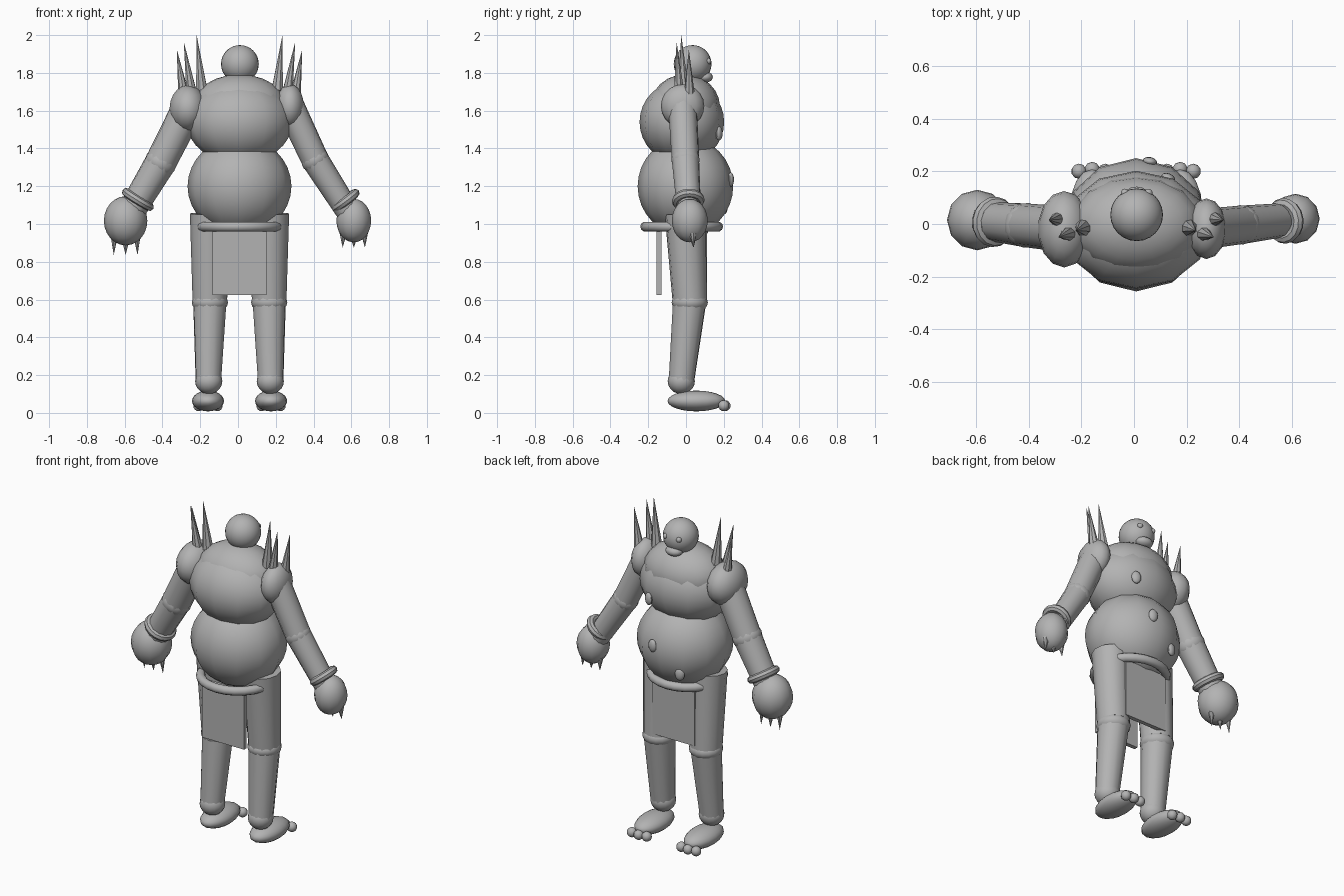
import bpy, math
from mathutils import Vector

if "Cube" in bpy.data.objects:
    bpy.data.objects.remove(bpy.data.objects["Cube"])

CX = 0.008  # centre line of the body
skin = bpy.data.materials.new("plain_grey")
skin.diffuse_color = (0.45, 0.45, 0.45, 1)
skin.use_nodes = True
skin.node_tree.nodes["Principled BSDF"].inputs["Base Color"].default_value = skin.diffuse_color


def finish(name):
    o = bpy.context.object
    o.name = name
    o.data.materials.append(skin)
    bpy.ops.object.transform_apply(location=False, rotation=False, scale=True)
    bpy.ops.object.shade_smooth_by_angle(angle=math.radians(40))
    return o


def ball(name, loc, size, seg=16, rings=12, rot=(0, 0, 0)):
    bpy.ops.mesh.primitive_uv_sphere_add(segments=seg, ring_count=rings, radius=1,
                                         location=loc, rotation=rot)
    bpy.context.object.scale = size
    return finish(name)


def limb(name, a, b, r1, r2, seg=12):
    """Tapered cylinder between two points."""
    a, b = Vector(a), Vector(b)
    d = b - a
    bpy.ops.mesh.primitive_cone_add(vertices=seg, radius1=r1, radius2=r2, depth=d.length,
                                    location=(a + b) / 2,
                                    rotation=d.to_track_quat('Z', 'Y').to_euler())
    return finish(name)


def panel(name, loc, size):
    bpy.ops.mesh.primitive_cube_add(size=1, location=loc)
    bpy.context.object.scale = size
    return finish(name)


# torso
ball("belly", (CX, -0.003, 1.2), (0.275, 0.253, 0.26), 12, 16)
ball("chest", (CX, -0.022, 1.54), (0.28, 0.224, 0.22), 12, 16)
ball("upper_back", (CX, -0.005, 1.62), (0.25, 0.185, 0.172), 16, 12)

# head with face on the +y side
ball("head", (0.01, 0.035, 1.847), (0.1, 0.1, 0.1), 24, 16)
for s in (-1, 1):
    ball("eye", (0.01 + s * 0.045, 0.118, 1.862), (0.016, 0.016, 0.016), 10, 8)
ball("mouth", (0.01, 0.1, 1.778), (0.052, 0.042, 0.03), 14, 10)

# warts
for x, y, z in ((0.13, 0.175, 1.48), (0.06, 0.237, 1.235), (-0.10, 0.203, 1.09)):
    ball("wart", (x, y, z), (0.028, 0.017, 0.038), 12, 8, (0, 0, -x * 3))

# belt and hanging cloths
bpy.ops.mesh.primitive_torus_add(major_segments=24, minor_segments=10, major_radius=0.2,
                                 minor_radius=0.026, location=(CX, -0.023, 0.986))
bpy.context.object.scale = (1.02, 0.97, 1)
finish("belt")
panel("back_cloth", (CX, -0.143, 0.8), (0.285, 0.025, 0.35))
panel("front_cloth", (CX, 0.098, 0.8), (0.285, 0.025, 0.35))

# arms: shoulder centre and size, elbow, wrist, limb radii, hand centre and size, claw data
arms = (
    dict(sh=(-0.265, -0.02, 1.61), ss=(0.1, 0.145, 0.125), el=(-0.41, -0.005, 1.325),
         wr=(-0.53, 0.008, 1.13), r=0.083, hand=(-0.595, 0.015, 1.017),
         hs=(0.115, 0.115, 0.13), step=0.06, tip=0.835),
    dict(sh=(0.275, -0.018, 1.625), ss=(0.075, 0.115, 0.115), el=(0.408, -0.003, 1.34),
         wr=(0.57, 0.012, 1.125), r=0.073, hand=(0.613, 0.02, 1.018),
         hs=(0.092, 0.095, 0.115), step=0.056, tip=0.875),
)
for a in arms:
    sh, el, wr = Vector(a["sh"]), Vector(a["el"]), Vector(a["wr"])
    hand, r = Vector(a["hand"]), a["r"]
    down = (wr - el).normalized()
    ball("shoulder", sh, a["ss"], 14, 10)
    limb("upper_arm", sh, el, r * 1.05, r)
    tilt = down.to_track_quat('Z', 'Y').to_euler()
    ball("elbow", el, (r * 1.03, r * 1.03, r * 0.9), 16, 10, tilt)
    limb("forearm", el, hand, r, r * 0.85)
    # wrist band
    bpy.ops.mesh.primitive_torus_add(major_segments=16, minor_segments=8, major_radius=r * 0.88,
                                     minor_radius=0.023, location=wr, rotation=tilt)
    finish("wrist_band")
    ball("hand", hand, a["hs"], 12, 12)
    for i in (-1, 0, 1):
        x = hand.x + i * a["step"]
        drop = a["hs"][2] * (0.92 if i == 0 else 0.75)
        limb("claw", (x, hand.y + 0.015, hand.z - drop + 0.02),
             (x + i * 0.003, hand.y + 0.02, a["tip"]), 0.02, 0.0, 8)

# shoulder spikes: base and tip for one side, mirrored to the other
spikes = (((0.200, -0.015, 1.71), (0.227, -0.025, 2.0)),
          ((0.250, -0.035, 1.67), (0.295, -0.05, 1.965)),
          ((0.292, 0.018, 1.66), (0.332, 0.015, 1.925)))
for s in (-1, 1):
    for b, t in spikes:
        limb("shoulder_spike", (s * b[0] + CX, b[1], b[2]), (s * t[0] + CX, t[1], t[2]),
             0.032, 0.0, 8)

# legs and feet
for s in (-1, 1):
    x = CX + s * 0.157
    limb("thigh", (x - s * 0.002, -0.005, 1.055), (x, 0.02, 0.6), 0.108, 0.092)
    ball("knee", (x, 0.02, 0.585), (0.096, 0.096, 0.06), 16, 10)
    limb("shin", (x, 0.02, 0.6), (x + s * 0.008, -0.025, 0.16), 0.09, 0.068)
    ball("ankle", (x + s * 0.006, -0.025, 0.168), (0.072, 0.072, 0.068), 16, 10)
    ball("foot", (x + s * 0.01, 0.055, 0.063), (0.085, 0.153, 0.055), 16, 12)
    for i in (-1, 0, 1):
        ball("toe", (x + s * 0.01 + i * 0.05, 0.207 if i == 0 else 0.2, 0.038),
             (0.029, 0.029, 0.029), 10, 8)
